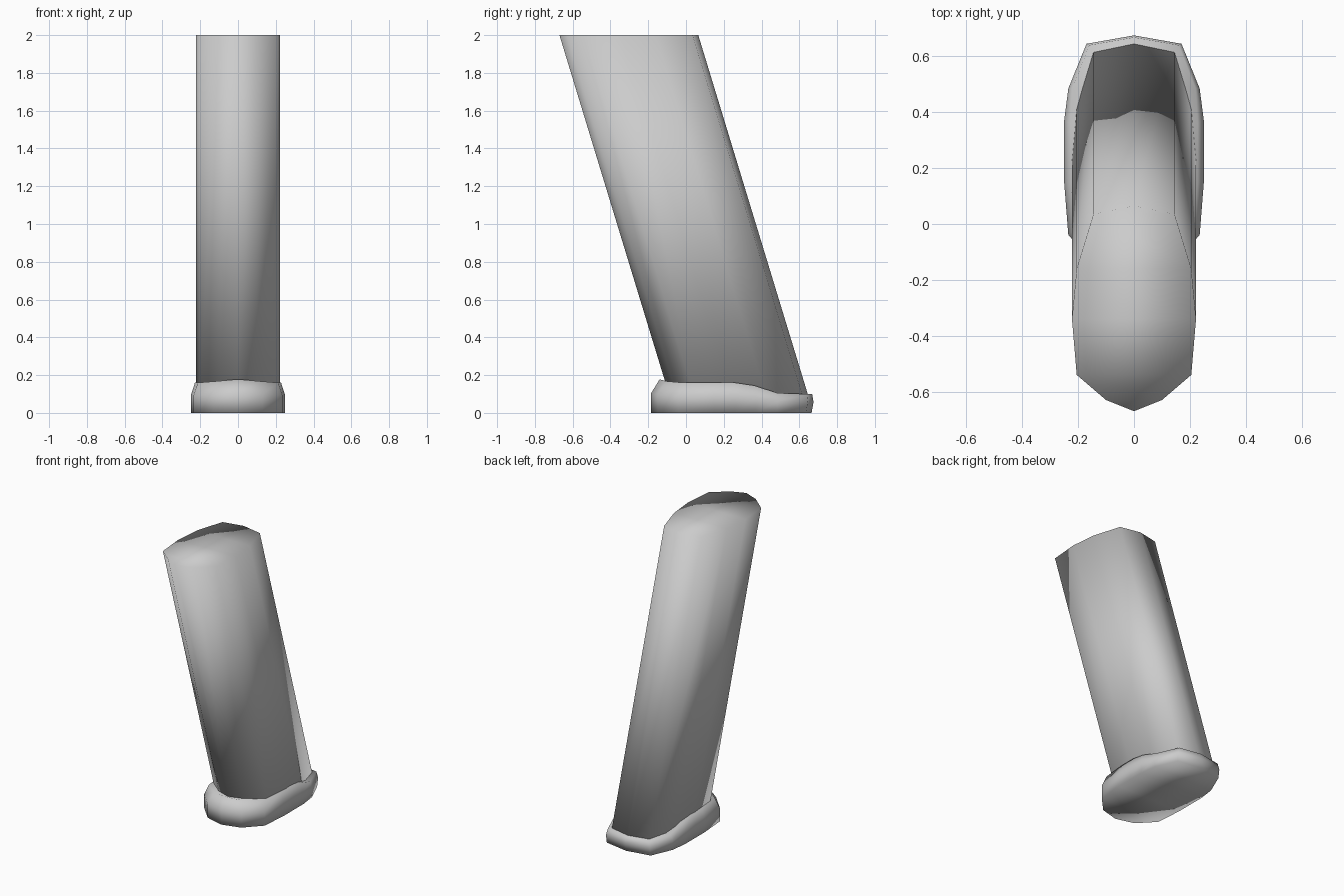
import bpy
import bmesh

if "Cube" in bpy.data.objects:
    bpy.data.objects.remove(bpy.data.objects["Cube"], do_unlink=True)

grey = bpy.data.materials.new("plain_grey")
grey.use_nodes = True
colour = (0.6, 0.6, 0.6, 1)
grey.diffuse_color = colour
grey.node_tree.nodes["Principled BSDF"].inputs["Base Color"].default_value = colour


def mirrored(half):
    """Close a half outline, running front to back, across x = 0."""
    return half + [(-x, *rest) for x, *rest in half[-2:0:-1]]


def loft(name, half_rings):
    """Skin a stack of mirrored rings and cap both ends with cross strips."""
    bm = bmesh.new()
    rings = [[bm.verts.new(p) for p in mirrored(h)] for h in half_rings]
    n = len(rings[0])
    for low, high in zip(rings, rings[1:]):
        for i in range(n):
            j = (i + 1) % n
            bm.faces.new((low[i], low[j], high[j], high[i]))
    for ring in (rings[0], rings[-1]):
        for i in range(n // 2):
            corners = [ring[i], ring[i + 1], ring[-i - 1], ring[-i % n]]
            bm.faces.new(list(dict.fromkeys(corners)))
    bmesh.ops.recalc_face_normals(bm, faces=bm.faces)
    mesh = bpy.data.meshes.new(name)
    bm.to_mesh(mesh)
    bm.free()
    mesh.materials.append(grey)
    mesh.shade_smooth()
    obj = bpy.data.objects.new(name, mesh)
    bpy.context.collection.objects.link(obj)
    return obj


# Slanted tube: one section, sheared backwards towards the base
section = [(0, -0.67), (0.1, -0.63), (0.205, -0.54), (0.222, -0.34),
           (0.205, -0.16), (0.145, 0.035), (0, 0.065)]
SLANT = 0.305
loft("tube", [[(x, y + SLANT * (2 - z), z) for x, y in section]
              for z in (0.07, 2)])

# Base plate: upright wall, then a bevel to a rim that steps down at the back
outline = [(0, -0.185), (0.13, -0.15), (0.235, -0.04), (0.25, 0.15),
           (0.25, 0.26), (0.25, 0.37), (0.235, 0.485), (0.17, 0.645), (0, 0.675)]
rim = [(0, -0.14, 0.178), (0.11, -0.105, 0.168), (0.212, -0.02, 0.16),
       (0.228, 0.15, 0.16), (0.228, 0.26, 0.16), (0.228, 0.36, 0.145),
       (0.22, 0.485, 0.105), (0.16, 0.64, 0.1), (0, 0.668, 0.1)]
bottom = [(x, y if y < 0.6 else y - 0.01, 0) for x, y in outline]
wall = [(x, y, top[2] * 0.58) for (x, y), top in zip(outline, rim)]
loft("base_plate", [bottom, wall, rim])
